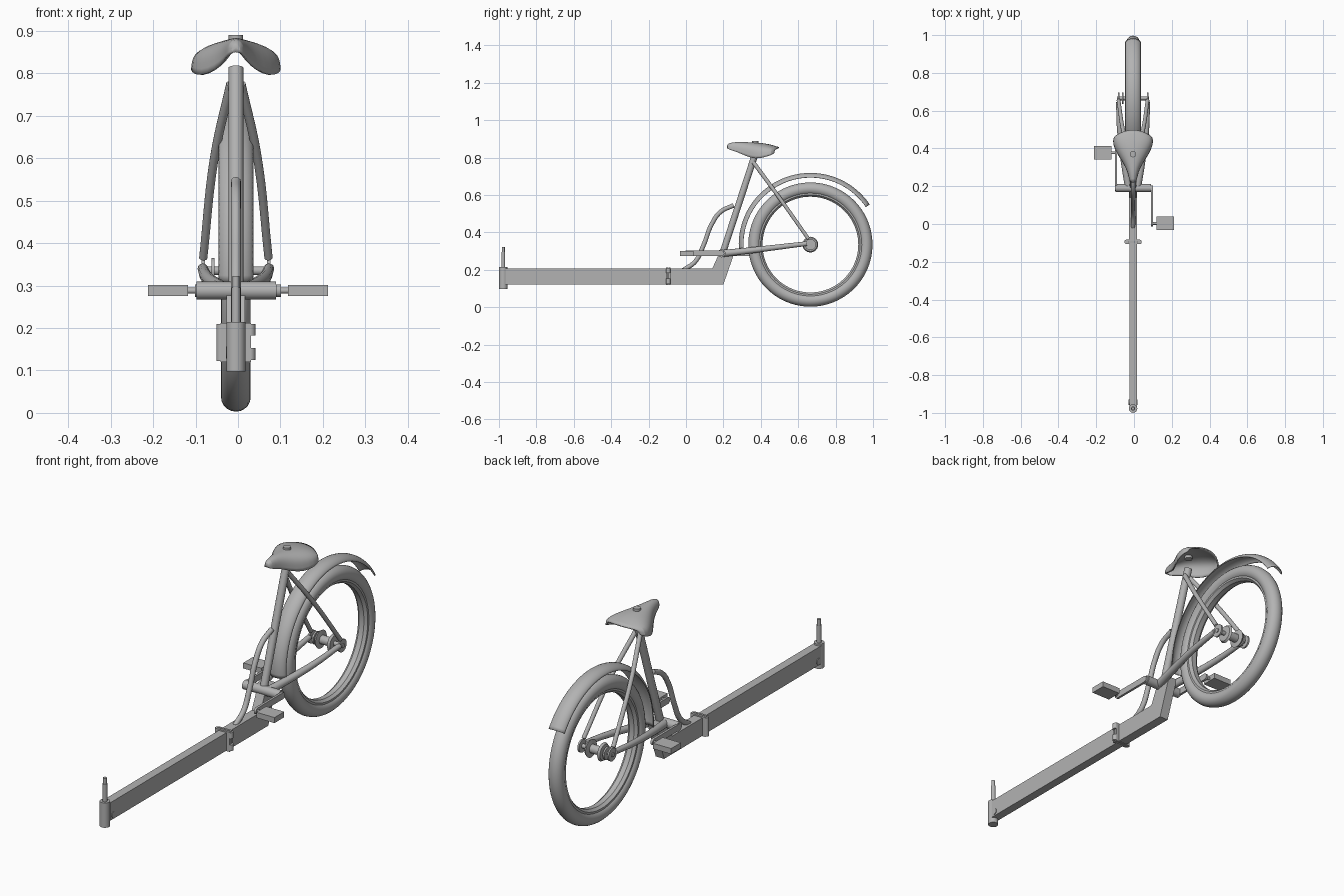
import bpy, bmesh, math
from mathutils import Vector

cube = bpy.data.objects.get("Cube")
if cube:
    bpy.data.objects.remove(cube)

CX = -0.005            # centre plane of the frame
HUB = (0.665, 0.335)   # wheel centre (y, z)
CRANK_Y, CRANK_Z = 0.19, 0.288

grey = bpy.data.materials.new("plain grey")
grey.use_nodes = True
grey.diffuse_color = (0.45, 0.45, 0.45, 1)
grey.node_tree.nodes["Principled BSDF"].inputs["Base Color"].default_value = grey.diffuse_color


def finish(name, bm, smooth=True):
    bmesh.ops.recalc_face_normals(bm, faces=bm.faces)
    mesh = bpy.data.meshes.new(name)
    bm.to_mesh(mesh)
    bm.free()
    mesh.materials.append(grey)
    ob = bpy.data.objects.new(name, mesh)
    bpy.context.collection.objects.link(ob)
    bpy.ops.object.select_all(action='DESELECT')
    ob.select_set(True)
    bpy.context.view_layer.objects.active = ob
    if smooth:
        bpy.ops.object.shade_smooth_by_angle(angle=math.radians(35))
    return ob


def rod(name, a, b, r, r2=None, sides=24):
    """Straight, optionally tapered cylinder from a to b."""
    a, b = Vector(a), Vector(b)
    bm = bmesh.new()
    bmesh.ops.create_cone(bm, cap_ends=True, segments=sides, radius1=r,
                          radius2=r if r2 is None else r2, depth=(b - a).length)
    rot = (b - a).to_track_quat('Z', 'Y').to_matrix()
    for v in bm.verts:
        v.co = rot @ v.co + (a + b) / 2
    return finish(name, bm)


def box(name, lo, hi):
    lo, hi = Vector(lo), Vector(hi)
    bm = bmesh.new()
    bmesh.ops.create_cube(bm, size=1)
    for v in bm.verts:
        v.co = v.co * (hi - lo) + (lo + hi) / 2
    return finish(name, bm, False)


def plate(name, outline, x0, x1):
    """Side outline (y, z) extruded along x."""
    bm = bmesh.new()
    face = bm.faces.new([bm.verts.new((x0, y, z)) for y, z in outline])
    out = bmesh.ops.extrude_face_region(bm, geom=[face])["geom"]
    for v in out:
        if isinstance(v, bmesh.types.BMVert):
            v.co.x = x1
    return finish(name, bm)


def tube(name, points, radius, taper=1.0):
    """Smooth tube through the points."""
    cu = bpy.data.curves.new(name, 'CURVE')
    cu.dimensions = '3D'
    cu.bevel_depth, cu.bevel_resolution, cu.use_fill_caps = radius, 4, True
    sp = cu.splines.new('BEZIER')
    sp.bezier_points.add(len(points) - 1)
    for i, (bp, p) in enumerate(zip(sp.bezier_points, points)):
        bp.co = p
        bp.handle_left_type = bp.handle_right_type = 'AUTO'
        bp.radius = 1 + (taper - 1) * i / (len(points) - 1)
    ob = bpy.data.objects.new(name, cu)
    bpy.context.collection.objects.link(ob)
    cu.materials.append(grey)
    return ob


def sweep(name, section, start=0, end=360, steps=96, closed=True):
    """Turn a section of (x, radius) points about the wheel axle."""
    full = end - start == 360
    bm = bmesh.new()
    rings = []
    for i in range(steps if full else steps + 1):
        a = math.radians(start + (end - start) * i / steps)
        rings.append([bm.verts.new((CX + x, HUB[0] + r * math.cos(a), HUB[1] + r * math.sin(a)))
                      for x, r in section])
    n = len(section)
    for i in range(steps):
        p, q = rings[i], rings[(i + 1) % len(rings)]
        for j in range(n if closed else n - 1):
            k = (j + 1) % n
            bm.faces.new((p[j], p[k], q[k], q[j]))
    return finish(name, bm)


# Wheel: tyre, rim and hub
turn = [2 * math.pi * i / 20 for i in range(20)]
sweep("tyre", [(0.035 * math.cos(a), 0.298 + 0.034 * math.sin(a)) for a in turn])
sweep("rim", [(-0.025, 0.28), (-0.025, 0.266), (-0.012, 0.256),
              (0.012, 0.256), (0.025, 0.266), (0.025, 0.28)])
sweep("hub", [(-0.04, 0.008), (-0.04, 0.036), (-0.03, 0.042), (-0.026, 0.02),
              (0.026, 0.02), (0.03, 0.042), (0.04, 0.036), (0.04, 0.008)], steps=32)
sweep("sprocket", [(-0.058, 0.008), (-0.058, 0.03), (-0.05, 0.03), (-0.05, 0.008)], steps=24)
rod("axle", (CX - 0.085, *HUB), (CX + 0.085, *HUB), 0.01)

# Mudguard: arched strip over the wheel
arch = [math.radians(10 + 160 * i / 12) for i in range(13)]
guard = sweep("mudguard", [(0.042 * math.cos(a), 0.354 + 0.029 * math.sin(a)) for a in arch],
              34, 184, 64, closed=False)
solid = guard.modifiers.new("thickness", 'SOLIDIFY')
solid.thickness = 0.003

# Main beam, hinge and head tube
box("front_beam", (CX - 0.02, -0.965, 0.122), (CX + 0.02, -0.105, 0.206))
plate("rear_beam", [(-0.088, 0.122), (0.2, 0.122), (0.262, 0.3), (0.183, 0.3),
                    (0.14, 0.206), (-0.088, 0.206)], CX - 0.022, CX + 0.022)
for name, y in (("front_hinge_plate", -0.107), ("rear_hinge_plate", -0.093)):
    box(name, (CX - 0.036, y, 0.12), (CX + 0.036, y + 0.01, 0.212))
rod("hinge_pin", (CX - 0.034, -0.095, 0.122), (CX - 0.034, -0.095, 0.21), 0.012)
for name, z in (("lower_hinge_lug", 0.125), ("upper_hinge_lug", 0.182)):
    rod(name, (CX + 0.034, -0.095, z), (CX + 0.034, -0.095, z + 0.028), 0.012)
rod("head_tube", (CX, -0.977, 0.098), (CX, -0.977, 0.214), 0.0225)
rod("steering_stem", (CX, -0.977, 0.21), (CX, -0.977, 0.295), 0.0105)
rod("stem_tip", (CX, -0.977, 0.29), (CX, -0.977, 0.323), 0.008)
rod("beam_bolt", (CX - 0.023, -0.943, 0.142), (CX + 0.023, -0.943, 0.142), 0.014)

# Seat tube and curved brace
rod("seat_tube", (CX, 0.19, 0.27), (CX, 0.368, 0.813), 0.0175)
tube("curved_brace", [(CX, -0.015, 0.198), (CX, 0.05, 0.245), (CX, 0.093, 0.33),
                      (CX, 0.138, 0.445), (CX, 0.185, 0.51), (CX, 0.255, 0.545)], 0.012)

# Rear stays and dropouts, one pair per side
for side, s in (("left", 1), ("right", -1)):
    tube(side + "_seat_stay", [(CX + s * 0.012, 0.36, 0.775), (CX + s * 0.05, 0.485, 0.605),
                               (CX + s * 0.077, 0.655, 0.365)], 0.011, 0.9)
    tube(side + "_chain_stay", [(CX + s * 0.025, 0.2, 0.288), (CX + s * 0.048, 0.33, 0.302),
                                (CX + s * 0.069, 0.48, 0.32), (CX + s * 0.078, 0.645, 0.34)],
         0.019, 0.65)
    rod(side + "_dropout", (CX + s * 0.073, *HUB), (CX + s * 0.081, *HUB), 0.03)

# Cranks and pedals, pointing opposite ways
rod("bottom_bracket", (-0.098, CRANK_Y, CRANK_Z), (0.09, CRANK_Y, CRANK_Z), 0.021)
for side, s, y in (("left", 1, 0.003), ("right", -1, 0.377)):
    x0, x1 = sorted((s * 0.09, s * 0.101))
    r = 0.015
    arc = [math.pi * i / 8 - math.pi / 2 for i in range(9)]
    d = math.copysign(1, y - CRANK_Y)
    outline = [(y + d * r * math.cos(a), CRANK_Z + r * math.sin(a)) for a in arc]
    outline += [(CRANK_Y - d * r * math.cos(a), CRANK_Z - r * math.sin(a)) for a in arc]
    plate(side + "_crank", outline, x0, x1)
    rod(side + "_pedal_axle", (s * 0.095, y, CRANK_Z), (s * 0.13, y, CRANK_Z), 0.007)
    x0, x1 = sorted((s * 0.118, s * 0.212))
    box(side + "_pedal", (x0, y - 0.036, CRANK_Z - 0.013), (x1, y + 0.036, CRANK_Z + 0.013))

# Saddle: hollow shell lofted from arched sections (y, half width, top, edge)
stations = [(0.219, 0.010, 0.866, 0.85), (0.23, 0.02, 0.88, 0.843), (0.275, 0.028, 0.884, 0.83),
            (0.32, 0.05, 0.883, 0.808), (0.37, 0.084, 0.881, 0.792), (0.42, 0.107, 0.877, 0.803),
            (0.46, 0.106, 0.868, 0.815), (0.498, 0.085, 0.856, 0.823)]
bm = bmesh.new()
rows = []
for n, (y, w, top, edge) in enumerate(stations):
    pull = 0.025 if n == len(stations) - 1 else 0
    row = []
    for i in range(17):
        a = math.pi * (i / 16 - 0.5)
        t = math.sin(a)
        rise = max(math.cos(a), 0) ** 0.65
        row.append(bm.verts.new((CX + w * t, y - pull * t * t, edge + (top - edge) * rise)))
    rows.append(row)
for p, q in zip(rows, rows[1:]):
    for i in range(16):
        bm.faces.new((p[i], p[i + 1], q[i + 1], q[i]))
bm.faces.new(rows[0])
saddle = finish("saddle", bm)
sub = saddle.modifiers.new("rounding", 'SUBSURF')
sub.levels = sub.render_levels = 1
shell = saddle.modifiers.new("thickness", 'SOLIDIFY')
shell.thickness = 0.006
rod("saddle_cap", (CX, 0.37, 0.86), (CX, 0.37, 0.89), 0.017)
